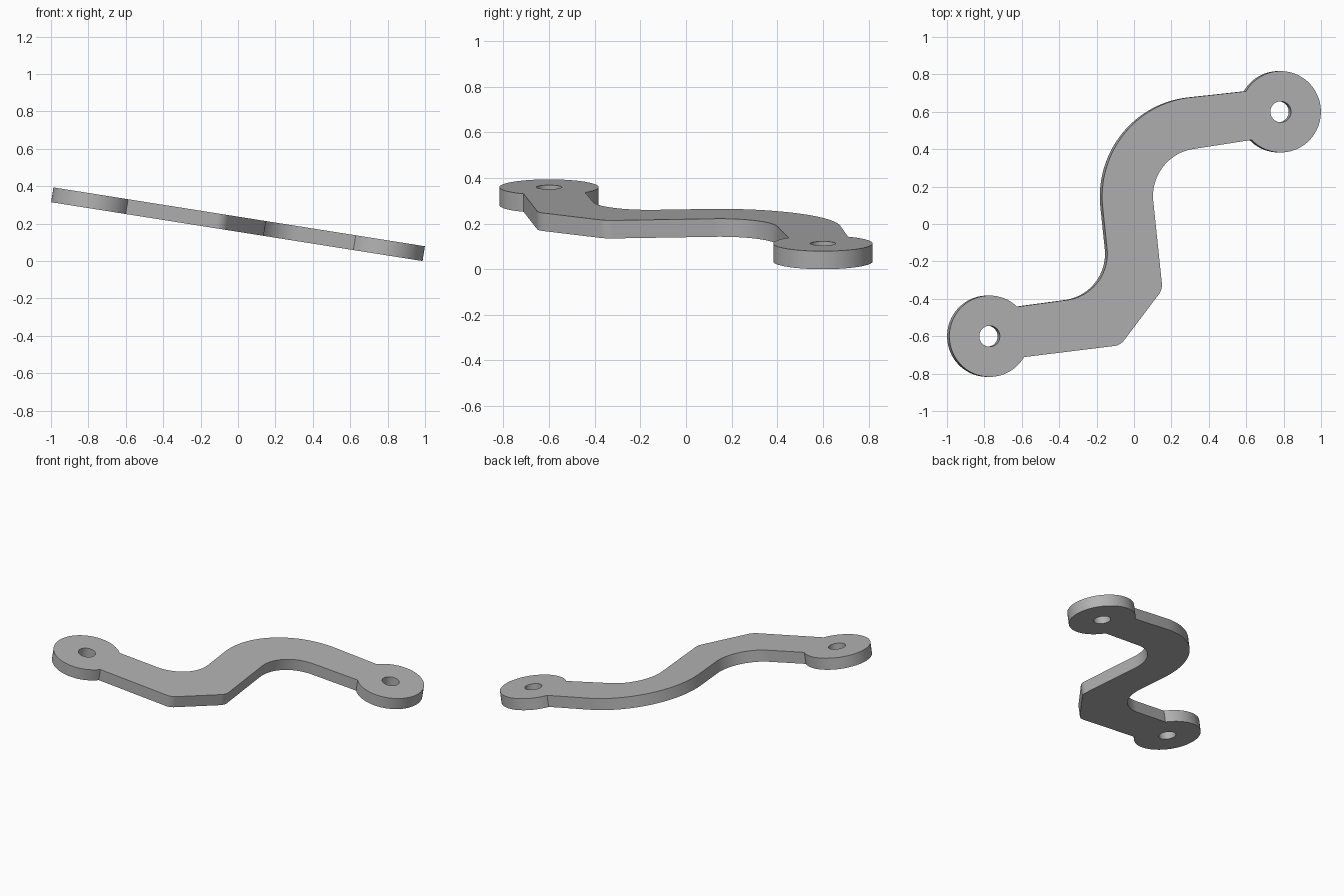
import bpy, bmesh, math
from mathutils import Vector

cube = bpy.data.objects.get("Cube")
if cube:
    bpy.data.objects.remove(cube, do_unlink=True)

THICK = 0.08
TILT = math.radians(9)
EYE = Vector((0.788, 0.6))      # centre of the right eye, the left one is opposite
EYE_R, HOLE_R = 0.2175, 0.056


def arc(center, radius, a0, a1, steps):
    """Points on an arc from angle a0 to a1, both ends included."""
    return [center + radius * Vector((math.cos(a), math.sin(a)))
            for a in (a0 + (a1 - a0) * i / steps for i in range(steps + 1))]


def fillet(before, corner, after, radius):
    """Round one corner of a polyline with a tangent arc."""
    p, c, n = Vector(before), Vector(corner), Vector(after)
    d0, d1 = (p - c).normalized(), (n - c).normalized()
    half = d0.angle(d1) / 2
    center = c + (d0 + d1).normalized() * radius / math.sin(half)
    reach = radius / math.tan(half)
    v0, v1 = c + d0 * reach - center, c + d1 * reach - center
    a0 = math.atan2(v0.y, v0.x)
    turn = math.atan2(v0.x * v1.y - v0.y * v1.x, v0.dot(v1))
    return arc(center, radius, a0, a0 + turn, max(6, int(abs(turn) * 18)))


def rounded_path(points, radii):
    """Rounded inner corners of a path; its ends belong to the eyes."""
    out = []
    for i, r in enumerate(radii):
        out += fillet(points[i], points[i + 1], points[i + 2], r)
    return out


def eye_arc(center, start, end):
    """Outer counter-clockwise rim of an eye between the two arm edges."""
    s, e = Vector(start) - center, Vector(end) - center
    a0, a1 = math.atan2(s.y, s.x), math.atan2(e.y, e.x)
    if a1 <= a0:
        a1 += math.tau
    return arc(center, EYE_R, a0, a1, 56)


# Edges of the cranked arm: large bend side, then chamfered side
upper = [(0.591, 0.715), (-0.231, 0.608), (-0.126, -0.376), (-0.636, -0.44)]
lower = [(-0.599, -0.713), (-0.08, -0.648), (0.148, -0.35),
         (0.072, 0.368), (0.624, 0.443)]

outline = rounded_path(upper, (0.533, 0.25))
outline += eye_arc(-EYE, upper[-1], lower[0])
outline += rounded_path(lower, (0.08, 0.08, 0.255))
outline += eye_arc(EYE, lower[-1], upper[0])
holes = [arc(c, HOLE_R, 0, math.tau, 40)[:-1] for c in (EYE, -EYE)]

# Flat plate with two holes
bm = bmesh.new()
for loop in [outline] + holes:
    verts = [bm.verts.new((p.x, p.y, 0)) for p in loop]
    for i, v in enumerate(verts):
        bm.edges.new((verts[i - 1], v))
bmesh.ops.triangle_fill(bm, edges=bm.edges[:], use_beauty=True, normal=(0, 0, 1))
bmesh.ops.recalc_face_normals(bm, faces=bm.faces[:])
mesh = bpy.data.meshes.new("cranked_link")
bm.to_mesh(mesh)
bm.free()

link = bpy.data.objects.new("cranked_link", mesh)
bpy.context.collection.objects.link(link)

# Plain grey metal
grey = bpy.data.materials.new("grey_metal")
grey.use_nodes = True
grey.diffuse_color = (0.45, 0.45, 0.45, 1)
grey.node_tree.nodes["Principled BSDF"].inputs["Base Color"].default_value = grey.diffuse_color
mesh.materials.append(grey)

# Thickness and smooth rims
solid = link.modifiers.new("thickness", "SOLIDIFY")
solid.thickness = THICK
solid.offset = 0
bpy.ops.object.select_all(action="DESELECT")
link.select_set(True)
bpy.context.view_layer.objects.active = link
bpy.ops.object.modifier_apply(modifier=solid.name)
bpy.ops.object.shade_smooth_by_angle(angle=math.radians(30))

# Tilt so the right eye's lower rim rests on the ground
link.rotation_euler.y = TILT
link.location.z = (EYE.x + EYE_R) * math.sin(TILT) + THICK / 2 * math.cos(TILT)
